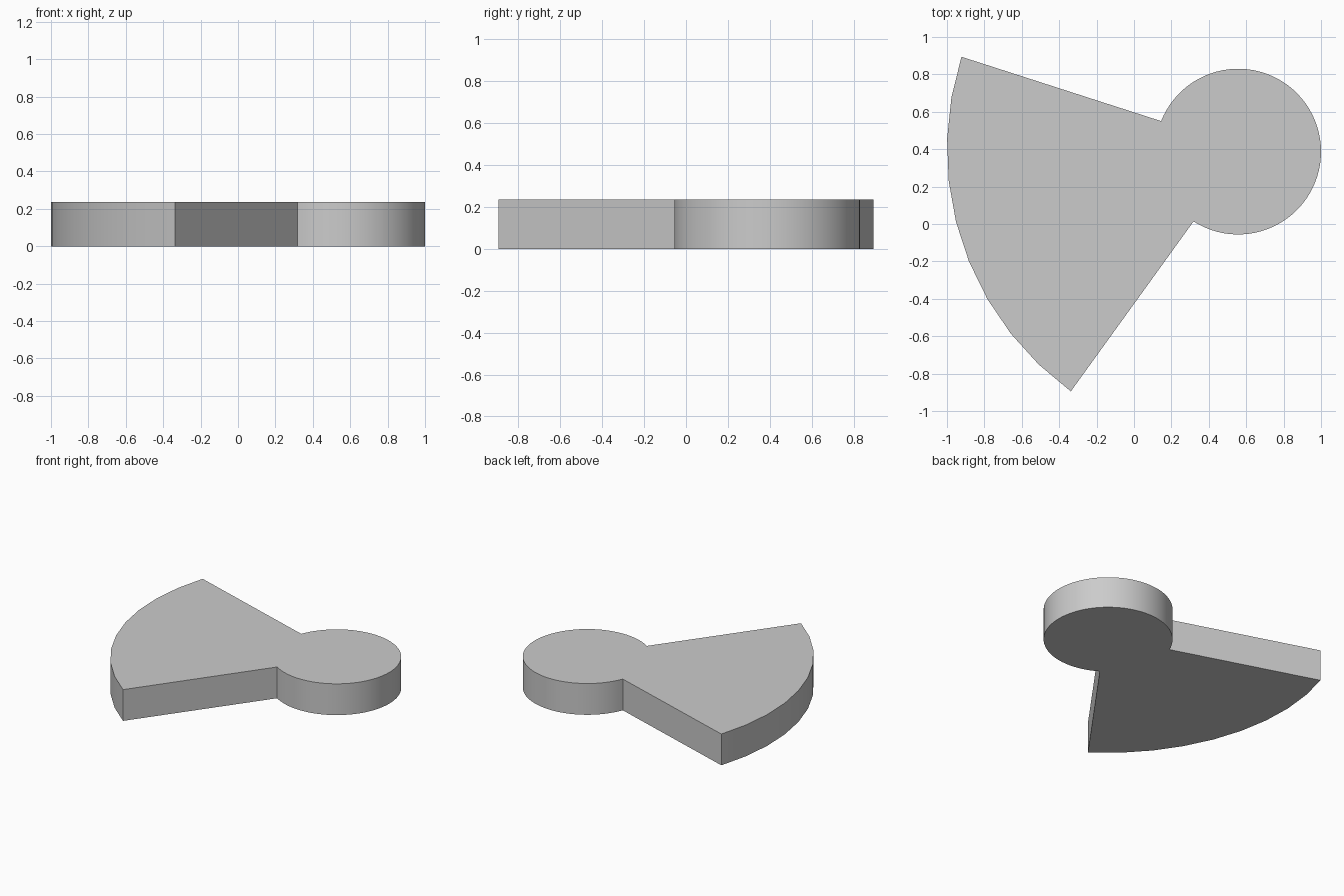
import bpy, bmesh
from math import radians, cos, sin

if "Cube" in bpy.data.objects:
    bpy.data.objects.remove(bpy.data.objects["Cube"])

HEIGHT = 0.237


def arc(cx, cy, r, start, end, steps):
    """Points along a circular arc, angles in degrees."""
    angles = [radians(start + (end - start) * i / steps) for i in range(steps + 1)]
    return [(cx + r * cos(a), cy + r * sin(a)) for a in angles]


# Outline: broad fan edge, then round hub, joined by the two straight sides
fan_edge = arc(0.601, 0.402, 1.601, 162.1, 234.1, 9)
hub_edge = arc(0.557, 0.387, 0.443, 237.4 - 360, 158.4, 64)

bm = bmesh.new()
base = bm.faces.new([bm.verts.new((x, y, 0)) for x, y in fan_edge + hub_edge])

# Thickness
top = bmesh.ops.extrude_face_region(bm, geom=[base], use_keep_orig=True)
verts = [g for g in top["geom"] if isinstance(g, bmesh.types.BMVert)]
bmesh.ops.translate(bm, verts=verts, vec=(0, 0, HEIGHT))
bmesh.ops.recalc_face_normals(bm, faces=bm.faces[:])

mesh = bpy.data.meshes.new("fan_plate")
bm.to_mesh(mesh)
bm.free()
plate = bpy.data.objects.new("fan_plate", mesh)
bpy.context.collection.objects.link(plate)

# Smooth curved walls, crisp rims and corners
bpy.context.view_layer.objects.active = plate
plate.select_set(True)
bpy.ops.object.shade_smooth_by_angle(angle=radians(30))
